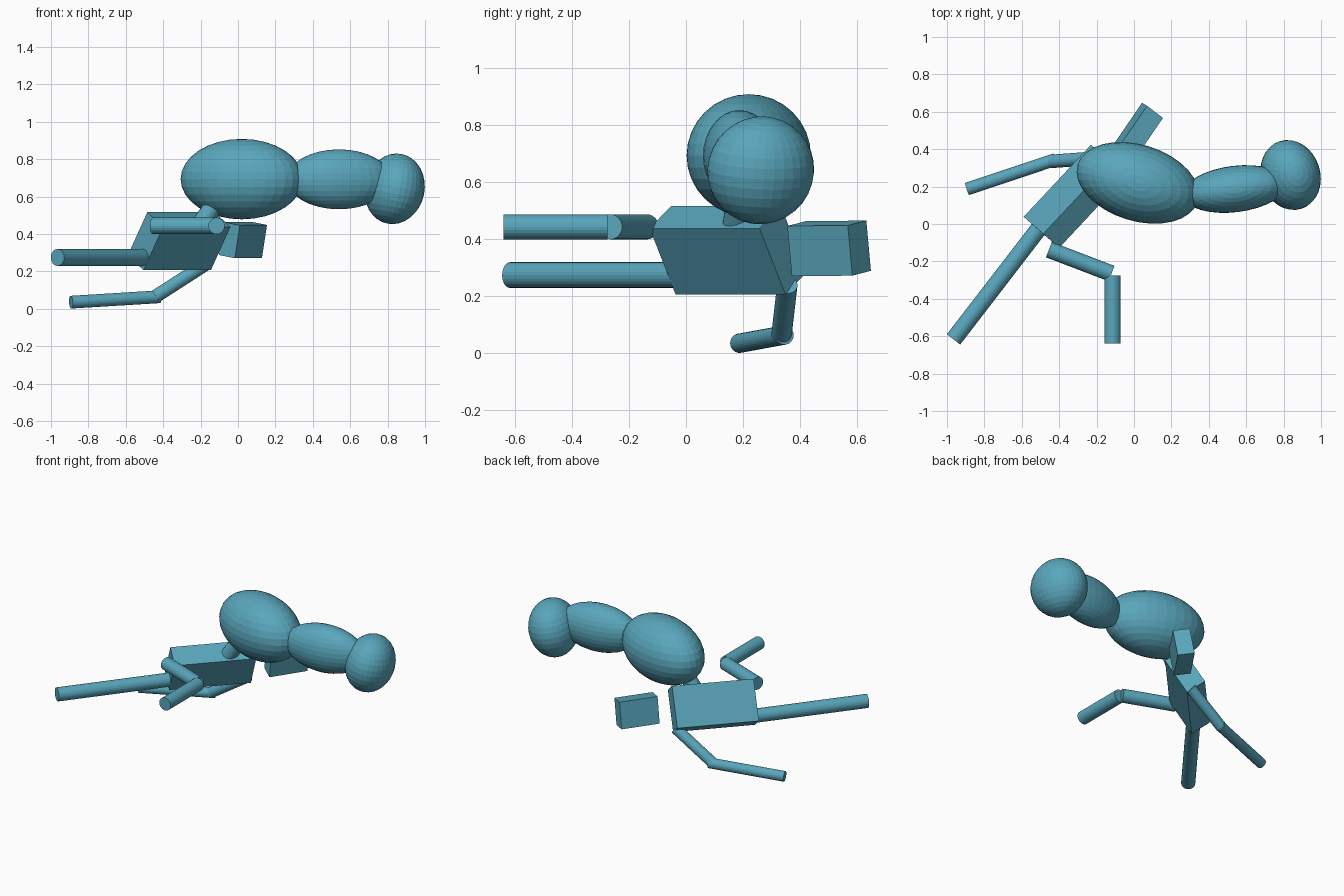
import bpy, bmesh
from math import radians
from mathutils import Vector, Matrix, Euler

cube = bpy.data.objects.get("Cube")
if cube:
    bpy.data.objects.remove(cube, do_unlink=True)

teal = bpy.data.materials.new("teal")
teal.use_nodes = True
teal.diffuse_color = (0.10, 0.38, 0.50, 1)
teal.node_tree.nodes["Principled BSDF"].inputs["Base Color"].default_value = teal.diffuse_color


def finish(name, bm):
    bmesh.ops.recalc_face_normals(bm, faces=bm.faces)
    mesh = bpy.data.meshes.new(name)
    bm.to_mesh(mesh)
    bm.free()
    mesh.materials.append(teal)
    obj = bpy.data.objects.new(name, mesh)
    bpy.context.collection.objects.link(obj)
    return obj


def ellipsoid(name, center, radii, tilt=0, turn=0):
    """Faceted ball scaled to radii, tilted about y, then turned about z."""
    rot = Euler((0, radians(tilt), radians(turn))).to_matrix().to_4x4()
    mat = Matrix.Translation(center) @ rot @ Matrix.Diagonal((*radii, 1))
    bm = bmesh.new()
    bmesh.ops.create_uvsphere(bm, u_segments=32, v_segments=16, radius=1, matrix=mat)
    finish(name, bm)


def block(name, center, edges):
    """Tilted box given by its centre and three edge vectors."""
    mat = Matrix([Vector(e) for e in edges]).transposed().to_4x4()
    bm = bmesh.new()
    bmesh.ops.create_cube(bm, size=1, matrix=Matrix.Translation(center) @ mat)
    finish(name, bm)


def rod(name, start, end, radius):
    """Capped cylinder between two points."""
    a, b = Vector(start), Vector(end)
    rot = (b - a).to_track_quat("Z", "Y").to_matrix().to_4x4()
    bm = bmesh.new()
    bmesh.ops.create_cone(bm, cap_ends=True, segments=24, radius1=radius, radius2=radius,
                          depth=(b - a).length, matrix=Matrix.Translation((a + b) / 2) @ rot)
    finish(name, bm)


# Rounded upper mass: three overlapping ellipsoids
ellipsoid("large_lobe", (0.02, 0.22, 0.693), (0.336, 0.204, 0.215), turn=-17)
ellipsoid("middle_lobe", (0.54, 0.187, 0.692), (0.28, 0.124, 0.16), turn=7)
ellipsoid("end_lobe", (0.837, 0.262, 0.641), (0.157, 0.19, 0.19), tilt=12, turn=18)

# Boxy torso and head
block("torso", (-0.315, 0.148, 0.361),
      [(0.36, 0.385, 0), (0.105, -0.091, 0.232), (0.085, -0.075, -0.078)])
block("head", (0.0265, 0.5015, 0.3675),
      [(-0.145, -0.212, -0.002), (0.027, -0.016, 0.176), (-0.085, 0.065, 0.017)])

# Stub joining torso and large lobe
rod("connector", (-0.22, 0.175, 0.42), (-0.09, 0.2, 0.61), 0.05)

# Straight leg in two pieces
rod("upper_leg", (-0.49, 0, 0.274), (-0.70, -0.273, 0.274), 0.045)
rod("lower_leg", (-0.70, -0.273, 0.274), (-0.965, -0.617, 0.274), 0.045)

# Bent arm reaching forward
rod("front_upper_arm", (-0.455, -0.137, 0.443), (-0.12, -0.265, 0.443), 0.044)
rod("front_forearm", (-0.115, -0.275, 0.443), (-0.115, -0.64, 0.443), 0.044)

# Bent arm resting on the ground
rod("rear_upper_arm", (-0.17, 0.355, 0.24), (-0.44, 0.335, 0.066), 0.036)
rod("rear_forearm", (-0.42, 0.345, 0.064), (-0.893, 0.187, 0.035), 0.034)
